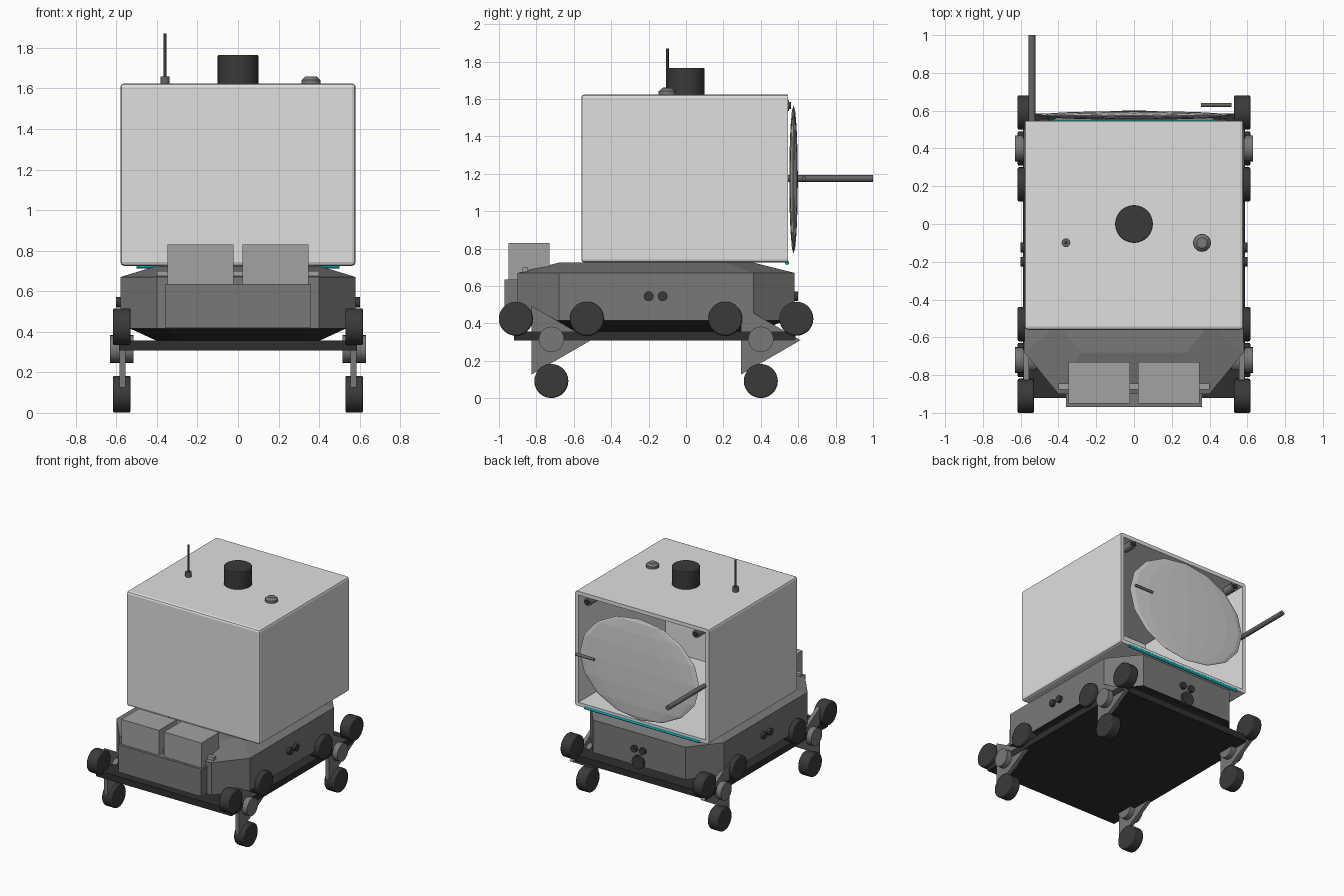
import bpy, bmesh, math
from mathutils import Vector

cube = bpy.data.objects.get("Cube")
if cube:
    bpy.data.objects.remove(cube, do_unlink=True)


def material(name, r, g, b):
    m = bpy.data.materials.new(name)
    m.use_nodes = True
    m.diffuse_color = (r, g, b, 1)
    m.node_tree.nodes["Principled BSDF"].inputs["Base Color"].default_value = (r, g, b, 1)
    return m


def grey(name, v):
    return material(name, v, v, v)


SHELL = grey("light shell", 0.74)
DISH = grey("pale dish", 0.62)
CRATE = grey("mid grey", 0.36)
BODY = grey("chassis grey", 0.19)
ROD = grey("rod grey", 0.13)
RUBBER = grey("dark rubber", 0.042)
PLATE = grey("underside black", 0.028)
CYAN = material("cyan light", 0.0, 0.42, 0.48)


def finish(name, bm, mats, bevel=0.0, smooth=False):
    bmesh.ops.recalc_face_normals(bm, faces=bm.faces)
    me = bpy.data.meshes.new(name)
    bm.to_mesh(me)
    bm.free()
    ob = bpy.data.objects.new(name, me)
    bpy.context.collection.objects.link(ob)
    for m in mats:
        me.materials.append(m)
    if bevel:
        mod = ob.modifiers.new("Bevel", "BEVEL")
        mod.width = bevel
        mod.segments = 2
        mod.limit_method = "ANGLE"
    if smooth:
        bpy.ops.object.select_all(action="DESELECT")
        ob.select_set(True)
        bpy.context.view_layer.objects.active = ob
        bpy.ops.object.shade_smooth_by_angle(angle=math.radians(35))
    return ob


def box_mesh(lo, hi):
    bm = bmesh.new()
    bmesh.ops.create_cube(bm, size=1)
    lo, hi = Vector(lo), Vector(hi)
    for v in bm.verts:
        v.co = (lo + hi) / 2 + v.co * (hi - lo)
    return bm


def box(name, lo, hi, mat, bevel=0.0):
    return finish(name, box_mesh(lo, hi), [mat], bevel)


def rod(name, a, b, r, mat, r2=None, sides=24, bevel=0.0):
    """Cylinder or cone from point a to point b."""
    a, b = Vector(a), Vector(b)
    bm = bmesh.new()
    bmesh.ops.create_cone(bm, cap_ends=True, segments=sides, radius1=r,
                          radius2=r if r2 is None else r2, depth=(b - a).length)
    turn = Vector((0, 0, 1)).rotation_difference(b - a)
    for v in bm.verts:
        v.co = turn @ v.co + (a + b) / 2
    return finish(name, bm, [mat], bevel, True)


def octagon(hx, hy, cx, cy, z, mid=-0.16):
    pts = [(hx, hy - cy), (hx - cx, hy), (cx - hx, hy), (-hx, hy - cy)]
    pts += [(-x, -y) for x, y in pts]
    return [(x, y + mid, z) for x, y in pts]


# Chassis: lofted octagon with sloping top and dark tapered underside
bm = bmesh.new()
rings = [octagon(0.40, 0.54, 0.12, 0.15, 0.355),
         octagon(0.53, 0.69, 0.17, 0.21, 0.415),
         octagon(0.58, 0.74, 0.18, 0.22, 0.415),
         octagon(0.58, 0.74, 0.18, 0.22, 0.67),
         octagon(0.40, 0.52, 0.12, 0.15, 0.725)]
rings = [[bm.verts.new(p) for p in ring] for ring in rings]
for low, high in zip(rings, rings[1:]):
    for i in range(8):
        j = (i + 1) % 8
        bm.faces.new((low[i], low[j], high[j], high[i]))
bm.faces.new(rings[0])
bm.faces.new(rings[-1])
for f in bm.faces:
    f.material_index = 1 if f.calc_center_median().z < 0.416 else 0
finish("chassis", bm, [BODY, PLATE])

box("base_plate", (-0.588, -0.92, 0.308), (0.588, 0.585, 0.358), PLATE)
box("front_locker", (-0.36, -0.97, 0.42), (0.36, -0.88, 0.635), BODY)
box("front_crossbar", (-0.40, -0.875, 0.66), (0.40, -0.845, 0.70), CRATE)
for side, x in (("right", -0.185), ("left", 0.185)):
    box(side + "_front_crate", (x - 0.163, -0.95, 0.63), (x + 0.163, -0.73, 0.83), CRATE)

# Cargo shell: hollow box open at the back
bm = box_mesh((-0.58, -0.56, 0.725), (0.58, 0.545, 1.625))
bmesh.ops.delete(bm, geom=[f for f in bm.faces if f.normal.y > 0.9], context="FACES")
shell = finish("cargo_shell", bm, [SHELL], 0.018)
wall = shell.modifiers.new("Wall", "SOLIDIFY")
wall.thickness = 0.03
wall.offset = -1

# Dish closing the back opening
bm = bmesh.new()
bmesh.ops.create_uvsphere(bm, u_segments=16, v_segments=8, radius=1)
for v in bm.verts:
    v.co = (v.co.x * 0.52, 0.575 + v.co.y * 0.023, 1.17 + v.co.z * 0.397)
finish("rear_dish", bm, [DISH])

# Rear fittings
rod("rear_pole", (-0.54, 0.54, 1.175), (-0.54, 1.0, 1.175), 0.018, ROD)
rod("dish_handle", (0.355, 0.63, 1.175), (0.515, 0.63, 1.175), 0.011, ROD)
rod("light_strip", (-0.50, 0.54, 0.724), (0.50, 0.54, 0.724), 0.011, CYAN, sides=12)

# Roof fittings
rod("roof_turret", (0, 0, 1.62), (0, 0, 1.765), 0.1, RUBBER, sides=32, bevel=0.005)
rod("antenna_base", (-0.36, -0.1, 1.62), (-0.36, -0.1, 1.66), 0.023, ROD)
rod("antenna_mast", (-0.36, -0.1, 1.65), (-0.36, -0.1, 1.87), 0.008, RUBBER, sides=12)
rod("beacon_base", (0.36, -0.1, 1.62), (0.36, -0.1, 1.642), 0.047, BODY)
rod("beacon_cap", (0.36, -0.1, 1.642), (0.36, -0.1, 1.658), 0.045, BODY, 0.028)

# Rear sensors
for x in (-0.037, 0.037):
    rod("rear_sensor", (x, 0.57, 0.545), (x, 0.6, 0.545), 0.026, RUBBER)
rod("rear_port", (0, 0.57, 0.45), (0, 0.6, 0.45), 0.052, RUBBER)

# Mirrored parts: lamps, side sensors and three-wheel clusters
for side, s in (("left", 1), ("right", -1)):
    rod(side + "_rear_lamp", (s * 0.47, 0.46, 1.565), (s * 0.47, 0.55, 1.565), 0.03, BODY)
    rod(side + "_lamp_lens", (s * 0.47, 0.55, 1.565), (s * 0.47, 0.562, 1.565), 0.018, RUBBER)
    for y in (-0.2, -0.125):
        rod(side + "_side_sensor", (s * 0.57, y, 0.545), (s * 0.602, y, 0.545), 0.026, RUBBER)
    for end, py in (("front", -0.72), ("back", 0.40)):
        name = side + "_" + end
        # Triangular carrier
        bm = bmesh.new()
        corners = []
        for k in range(3):
            a = k * math.tau / 3
            corners.append(bm.verts.new((s * 0.555, py + 0.212 * math.cos(a),
                                         0.31 + 0.212 * math.sin(a))))
        face = bm.faces.new(corners)
        out = bmesh.ops.extrude_face_region(bm, geom=[face])["geom"]
        for v in out:
            if isinstance(v, bmesh.types.BMVert):
                v.co.x += s * 0.03
        finish(name + "_carrier", bm, [BODY])
        rod(name + "_hub", (s * 0.515, py, 0.315), (s * 0.63, py, 0.315), 0.068, BODY)
        for dy, z in ((-0.19, 0.425), (0.19, 0.425), (0, 0.092)):
            rod(name + "_wheel", (s * 0.53, py + dy, z), (s * 0.616, py + dy, z),
                0.091, RUBBER, sides=28, bevel=0.008)
